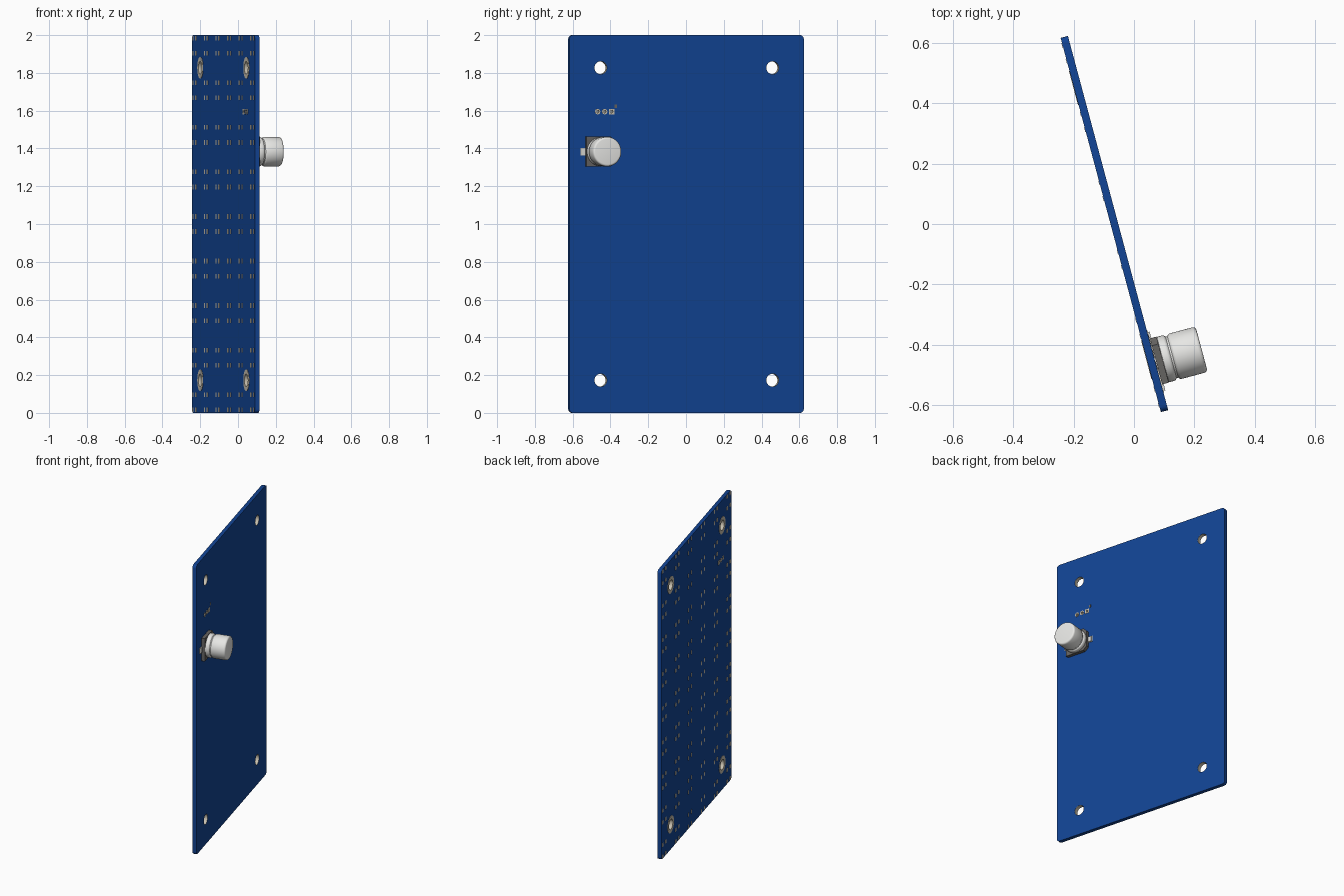
import bpy, bmesh
from math import sin, cos, pi, radians
from mathutils import Matrix, Vector

cube = bpy.data.objects.get("Cube")
if cube:
    bpy.data.objects.remove(cube, do_unlink=True)

# Board frame: x along the width, y up the height, z out of the component side
A = radians(15)
FRAME = Matrix(((-sin(A), 0, cos(A), -0.065),
                (cos(A), 0, sin(A), 0),
                (0, 1, 0, 1),
                (0, 0, 0, 1)))
W, H, T = 1.285, 2.0, 0.025
FACE = T / 2


def material(name, rgb, rough=0.6):
    m = bpy.data.materials.new(name)
    m.use_nodes = True
    m.diffuse_color = (*rgb, 1)
    node = m.node_tree.nodes["Principled BSDF"]
    node.inputs["Base Color"].default_value = (*rgb, 1)
    node.inputs["Roughness"].default_value = rough
    return m


BLUE = material("board blue", (0.006, 0.058, 0.30))
PAD = material("pad metal", (0.58, 0.53, 0.43))
CAN = material("can silver", (0.80, 0.80, 0.78))
LEAD = material("lead grey", (0.70, 0.70, 0.68))
DARK = material("plastic dark grey", (0.13, 0.125, 0.12))


def add_object(name, mesh, mat, smooth=False):
    mesh.materials.clear()
    mesh.materials.append(mat)
    ob = bpy.data.objects.new(name, mesh)
    bpy.context.collection.objects.link(ob)
    ob.matrix_world = FRAME
    if smooth:
        bpy.ops.object.select_all(action='DESELECT')
        ob.select_set(True)
        bpy.context.view_layer.objects.active = ob
        bpy.ops.object.shade_smooth_by_angle(angle=radians(35))
    return ob


def circle(x, y, r, n=32):
    return [(x + r * cos(2 * pi * i / n), y + r * sin(2 * pi * i / n)) for i in range(n)]


def rounded_rect(w, h, r, n=5):
    pts = []
    for k, (sx, sy) in enumerate(((1, 1), (-1, 1), (-1, -1), (1, -1))):
        for i in range(n + 1):
            a = (k + i / n) * pi / 2
            pts.append((sx * (w / 2 - r) + r * cos(a), sy * (h / 2 - r) + r * sin(a)))
    return pts


def plate(name, outlines, z0, z1, mat):
    """Filled flat shape with holes, extruded from z0 to z1."""
    cu = bpy.data.curves.new(name, 'CURVE')
    cu.dimensions = '2D'
    cu.fill_mode = 'BOTH'
    cu.extrude = (z1 - z0) / 2
    for pts in outlines:
        sp = cu.splines.new('POLY')
        sp.points.add(len(pts) - 1)
        for p, (x, y) in zip(sp.points, pts):
            p.co = (x, y, 0, 1)
        sp.use_cyclic_u = True
    tmp = bpy.data.objects.new(name + " outline", cu)
    bpy.context.collection.objects.link(tmp)
    dg = bpy.context.evaluated_depsgraph_get()
    mesh = bpy.data.meshes.new_from_object(tmp.evaluated_get(dg))
    bpy.data.objects.remove(tmp, do_unlink=True)
    mesh.transform(Matrix.Translation((0, 0, (z0 + z1) / 2)))
    bm = bmesh.new()
    bm.from_mesh(mesh)
    bmesh.ops.remove_doubles(bm, verts=bm.verts, dist=1e-5)
    bmesh.ops.recalc_face_normals(bm, faces=bm.faces)
    bm.to_mesh(mesh)
    bm.free()
    return add_object(name, mesh, mat, True)


def boxes(name, items, mat):
    """Boxes given as (centre, size) pairs in one object."""
    bm = bmesh.new()
    for c, s in items:
        bmesh.ops.create_cube(bm, size=1, matrix=Matrix.Translation(c) @ Matrix.Diagonal((*s, 1)))
    mesh = bpy.data.meshes.new(name)
    bm.to_mesh(mesh)
    bm.free()
    return add_object(name, mesh, mat)


def lathe(name, profile, x, y, mat, steps=48):
    bm = bmesh.new()
    vs = [bm.verts.new((r, 0, z)) for r, z in profile]
    es = [bm.edges.new(p) for p in zip(vs, vs[1:])]
    bmesh.ops.spin(bm, geom=vs + es, cent=(0, 0, 0), axis=(0, 0, 1), angle=2 * pi, steps=steps)
    bmesh.ops.remove_doubles(bm, verts=bm.verts, dist=1e-5)
    bmesh.ops.recalc_face_normals(bm, faces=bm.faces)
    bmesh.ops.translate(bm, verts=bm.verts, vec=Vector((x, y, 0)))
    mesh = bpy.data.meshes.new(name)
    bm.to_mesh(mesh)
    bm.free()
    return add_object(name, mesh, mat, True)


# Board with mounting holes and three pin holes
mounts = [(sx * 0.471, sy * 0.827) for sx in (-1, 1) for sy in (-1, 1)]
pins = [(-0.488 + i * 0.0385, 0.595) for i in range(3)]
HOLE, PIN = 0.035, 0.008
plate("circuit_board",
      [rounded_rect(W, H, 0.02)] + [circle(x, y, HOLE) for x, y in mounts]
      + [circle(x, y, PIN, 16) for x, y in pins], -FACE, FACE, BLUE)

# Metal rings on the back and plated hole walls
for i, (x, y) in enumerate(mounts):
    plate(f"mounting_ring_{i + 1}", [circle(x, y, 0.058), circle(x, y, HOLE - 0.001)],
          -FACE - 0.002, -FACE, PAD)
    plate(f"mounting_hole_lining_{i + 1}", [circle(x, y, HOLE), circle(x, y, HOLE - 0.001)],
          -FACE, FACE, PAD)

# Pin pads on both sides; the last one is square
for i, (x, y) in enumerate(pins):
    r = 0.0145
    rim = circle(x, y, r, 24)
    if i == 2:
        rim = [(x + a * r, y + b * r) for a, b in ((-1, -1), (1, -1), (1, 1), (-1, 1))]
    for side, z in (("front", FACE), ("back", -FACE - 0.002)):
        plate(f"pin_pad_{side}_{i + 1}", [rim, circle(x, y, PIN, 16)], z, z + 0.002, PAD)
    plate(f"pin_hole_lining_{i + 1}", [circle(x, y, PIN, 16), circle(x, y, PIN - 0.001, 16)],
          -FACE, FACE, PAD)
boxes("pin_marker", [((-0.389, 0.624, FACE + 0.001), (0.012, 0.018, 0.002))], DARK)

# Grid of four-pad groups on the back
pitch = 0.236
boxes("back_pads",
      [(((c - 2.5) * pitch + sx * 0.027, (r - 4) * pitch + sy * 0.04, -FACE - 0.001),
        (0.016, 0.025, 0.002))
       for c in range(6) for r in range(9) for sx in (-1, 1) for sy in (-1, 1)], PAD)

# Capacitor: plastic base with two cut corners, leads and beaded can
cx, cy, b, k = -0.476, 0.383, 0.079, 0.025
plate("capacitor_base",
      [[(cx - b, cy - b), (cx + b - k, cy - b), (cx + b, cy - b + k),
        (cx + b, cy + b - k), (cx + b - k, cy + b), (cx - b, cy + b)]],
      FACE + 0.003, 0.038, DARK)
boxes("capacitor_leads",
      [((cx + s * 0.062, cy, FACE + 0.004), (0.078, 0.034, 0.008)) for s in (-1, 1)], LEAD)
boxes("capacitor_pads",
      [((cx + s * 0.066, cy, FACE + 0.001), (0.08, 0.04, 0.002)) for s in (-1, 1)], PAD)
R = 0.078
lathe("capacitor_can",
      [(0, 0.036), (R - 0.006, 0.036), (R - 0.001, 0.039), (R, 0.044), (R, 0.058),
       (R - 0.002, 0.063), (R - 0.007, 0.067), (R - 0.007, 0.073), (R - 0.002, 0.077),
       (R, 0.082), (R, 0.161), (R - 0.002, 0.167), (R - 0.006, 0.171), (R - 0.011, 0.172),
       (0, 0.172)], cx, cy, CAN)
